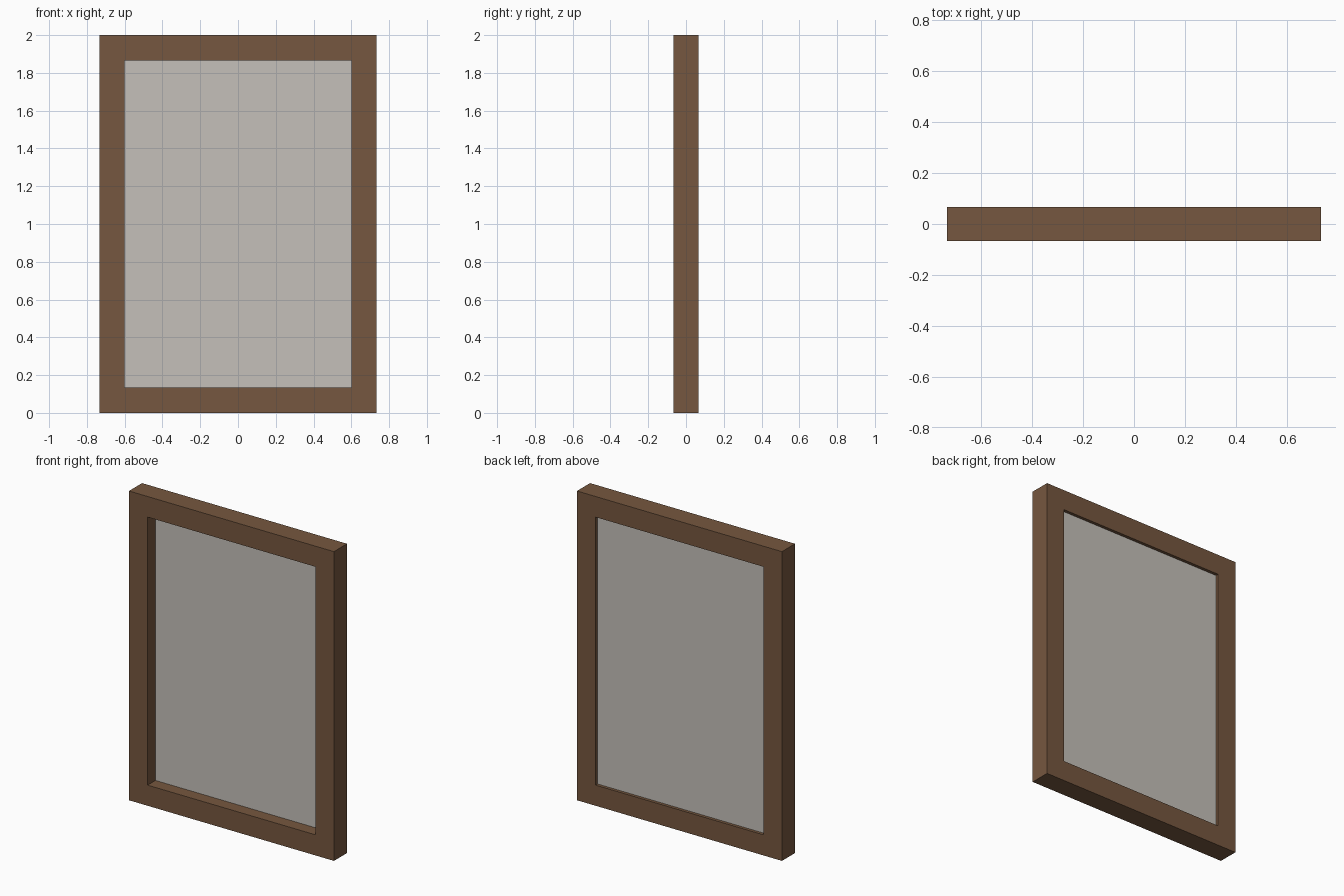
import bpy
import bmesh

if "Cube" in bpy.data.objects:
    bpy.data.objects.remove(bpy.data.objects["Cube"])

W, H, D = 0.7333, 2.0, 0.0667   # half width, height, half depth
B = 0.1333                      # border width


def material(name, color):
    m = bpy.data.materials.new(name)
    m.diffuse_color = (*color, 1)
    m.use_nodes = True
    m.node_tree.nodes["Principled BSDF"].inputs["Base Color"].default_value = m.diffuse_color
    return m


def add_object(name, bm, mat):
    bmesh.ops.recalc_face_normals(bm, faces=bm.faces)
    mesh = bpy.data.meshes.new(name)
    bm.to_mesh(mesh)
    bm.free()
    mesh.materials.append(mat)
    obj = bpy.data.objects.new(name, mesh)
    bpy.context.collection.objects.link(obj)


def rectangle(bm, y, inset):
    x, lo, hi = W - inset, inset, H - inset
    return [bm.verts.new(p) for p in
            ((-x, y, lo), (x, y, lo), (x, y, hi), (-x, y, hi))]


# Frame: rectangular section swept round the opening
bm = bmesh.new()
loops = [rectangle(bm, y, i) for y, i in ((-D, 0), (-D, B), (D, B), (D, 0))]
for k in range(4):
    a, b = loops[k], loops[(k + 1) % 4]
    for i in range(4):
        j = (i + 1) % 4
        bm.faces.new((a[i], a[j], b[j], b[i]))
add_object("frame", bm, material("wood", (0.18, 0.095, 0.05)))

# Panel: thin slab set toward the back of the frame
bm = bmesh.new()
front, back = rectangle(bm, 0.0133, B), rectangle(bm, 0.0467, B)
bm.faces.new(front)
bm.faces.new(back)
for i in range(4):
    j = (i + 1) % 4
    bm.faces.new((front[i], front[j], back[j], back[i]))
add_object("panel", bm, material("pane", (0.56, 0.53, 0.49)))
